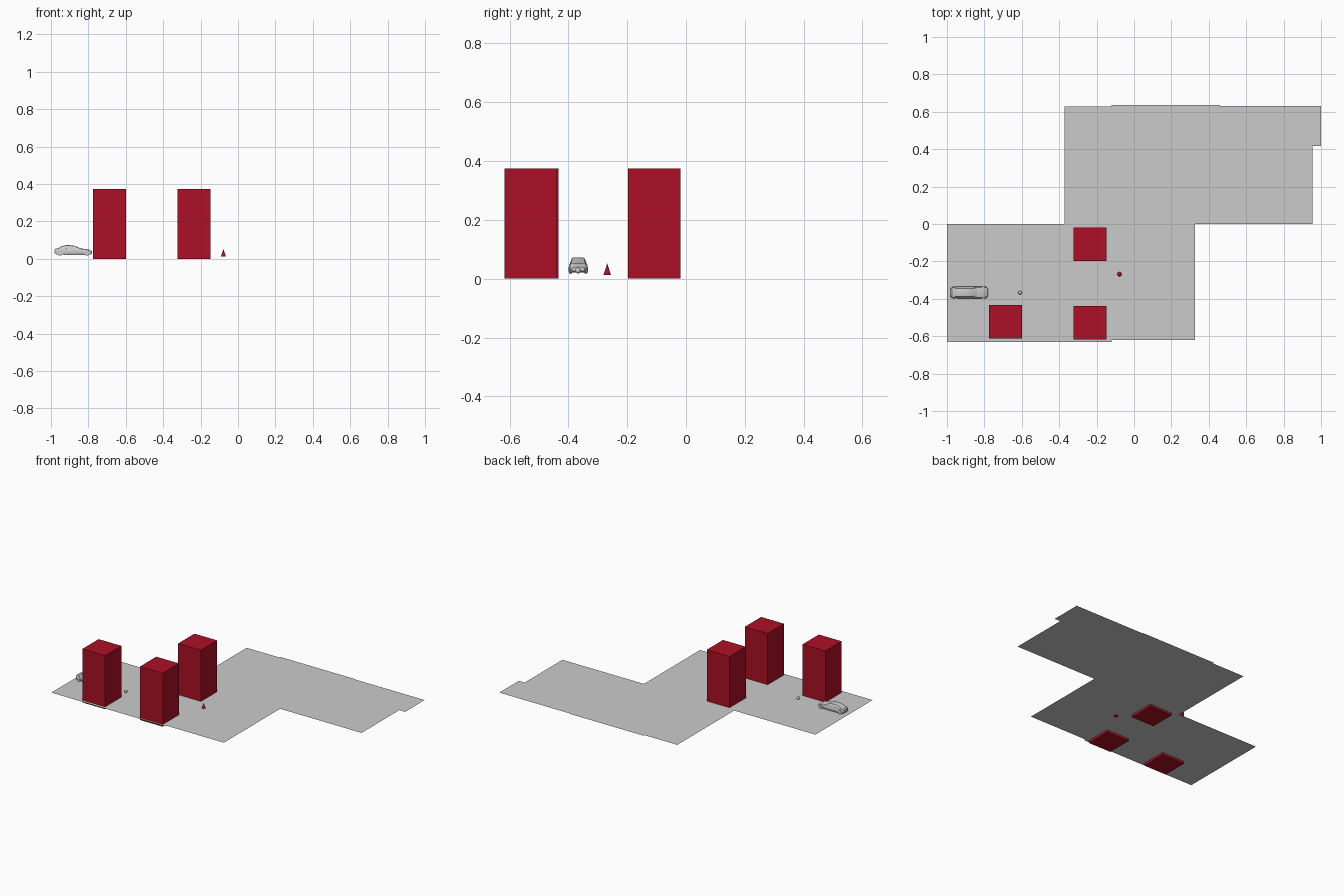
import bpy, bmesh, math
from mathutils import Matrix, Vector

if "Cube" in bpy.data.objects:
    bpy.data.objects.remove(bpy.data.objects["Cube"])


def material(name, rgb):
    m = bpy.data.materials.new(name)
    m.diffuse_color = (*rgb, 1)
    m.use_nodes = True
    m.node_tree.nodes["Principled BSDF"].inputs["Base Color"].default_value = m.diffuse_color
    return m


GREY = material("light_grey", (0.60, 0.60, 0.60))
RED = material("deep_red", (0.41, 0.005, 0.019))
GROUND = 0.016


def finish(name, bm, mat, smooth=False):
    me = bpy.data.meshes.new(name)
    bm.to_mesh(me)
    bm.free()
    ob = bpy.data.objects.new(name, me)
    bpy.context.collection.objects.link(ob)
    me.materials.append(mat)
    if smooth:
        bpy.ops.object.select_all(action='DESELECT')
        ob.select_set(True)
        bpy.context.view_layer.objects.active = ob
        bpy.ops.object.shade_smooth_by_angle(angle=math.radians(35))
    return ob


def tile(name, x0, x1, y0, y1):
    bm = bmesh.new()
    bm.faces.new([bm.verts.new((x, y, GROUND)) for x, y in
                  ((x0, y0), (x1, y0), (x1, y1), (x0, y1))])
    finish(name, bm, GREY)


def box(name, x0, x1, y0, y1, z0, z1, mat):
    bm = bmesh.new()
    m = Matrix.LocRotScale(Vector(((x0 + x1) / 2, (y0 + y1) / 2, (z0 + z1) / 2)),
                           None, Vector((x1 - x0, y1 - y0, z1 - z0)))
    bmesh.ops.create_cube(bm, size=1, matrix=m)
    return finish(name, bm, mat)


# Paved ground: thin single-sheet tiles
tile("ground_lower_left", -1.0, -0.12, -0.632, 0.0)
tile("ground_lower_middle", -0.12, 0.325, -0.62, 0.0)
tile("ground_upper_left", -0.372, -0.12, 0.0, 0.627)
tile("ground_upper_middle", -0.12, 0.46, 0.0, 0.637)
tile("ground_upper_right", 0.46, 0.955, 0.0, 0.632)
tile("ground_corner", 0.955, 1.0, 0.417, 0.632)

# Tower blocks
for i, (x, y) in enumerate(((-0.774, -0.612), (-0.324, -0.618), (-0.324, -0.197))):
    box(f"tower_{i + 1}", x, x + 0.176, y, y + 0.179, 0.0, 0.374, RED)

# Traffic cone
bm = bmesh.new()
bmesh.ops.create_cone(bm, cap_ends=True, segments=24, radius1=0.013, radius2=0,
                      depth=0.04, matrix=Matrix.Translation((-0.078, -0.268, 0.032)))
finish("traffic_cone", bm, RED, True)

# Ball on the road
bm = bmesh.new()
bmesh.ops.create_uvsphere(bm, u_segments=24, v_segments=12, radius=0.01,
                          matrix=Matrix.Translation((-0.61, -0.367, 0.028)))
finish("ball", bm, GREY, True)

# Car body and cabin, lofted along x from symmetric half sections
CY = -0.3665


def loft(name, stations, section):
    bm = bmesh.new()
    rings = []
    for s in stations:
        half = section(*s)
        ring = half + [(x, -y, z) for x, y, z in reversed(half)]
        rings.append([bm.verts.new((x, CY + y, z)) for x, y, z in ring])
    n = len(rings[0])
    for a, b in zip(rings, rings[1:]):
        for k in range(n):
            bm.faces.new((a[k], a[(k + 1) % n], b[(k + 1) % n], b[k]))
    bm.faces.new(rings[0])
    bm.faces.new(rings[-1])
    bmesh.ops.recalc_face_normals(bm, faces=bm.faces)
    return finish(name, bm, GREY, True)


# x, half width, bottom z, top z
loft("car_body",
     [(-0.980, 0.023, 0.030, 0.048), (-0.974, 0.028, 0.024, 0.055),
      (-0.955, 0.031, 0.022, 0.057), (-0.90, 0.0315, 0.021, 0.055),
      (-0.85, 0.0315, 0.021, 0.055), (-0.815, 0.031, 0.021, 0.053),
      (-0.79, 0.028, 0.022, 0.047), (-0.781, 0.021, 0.027, 0.040)],
     lambda x, w, b, t: [(x, w * 0.85, b), (x, w, b + (t - b) * 0.3),
                         (x, w, b + (t - b) * 0.65), (x, w * 0.88, t - 0.002),
                         (x, w * 0.5, t)])

# x, base half width, roof half width, roof z
loft("car_cabin",
     [(-0.962, 0.025, 0.022, 0.056), (-0.944, 0.028, 0.022, 0.067),
      (-0.92, 0.0285, 0.021, 0.0725), (-0.895, 0.0285, 0.021, 0.0725),
      (-0.872, 0.0285, 0.021, 0.069), (-0.838, 0.027, 0.024, 0.054)],
     lambda x, w, r, t: [(x, w, 0.051), (x, r, t - 0.002), (x, r * 0.6, t)])

# Wheels with raised hubs
for xn, x in (("rear", -0.952), ("front", -0.807)):
    for sn, s in (("right", -1), ("left", 1)):
        bm = bmesh.new()
        for r, d in ((0.0155, 0.010), (0.008, 0.012)):
            bmesh.ops.create_cone(
                bm, cap_ends=True, segments=24, radius1=r, radius2=r, depth=d,
                matrix=Matrix.Translation((x, CY + s * 0.0265, 0.0325))
                @ Matrix.Rotation(math.pi / 2, 4, 'X'))
        finish(f"car_wheel_{xn}_{sn}", bm, GREY, True)
